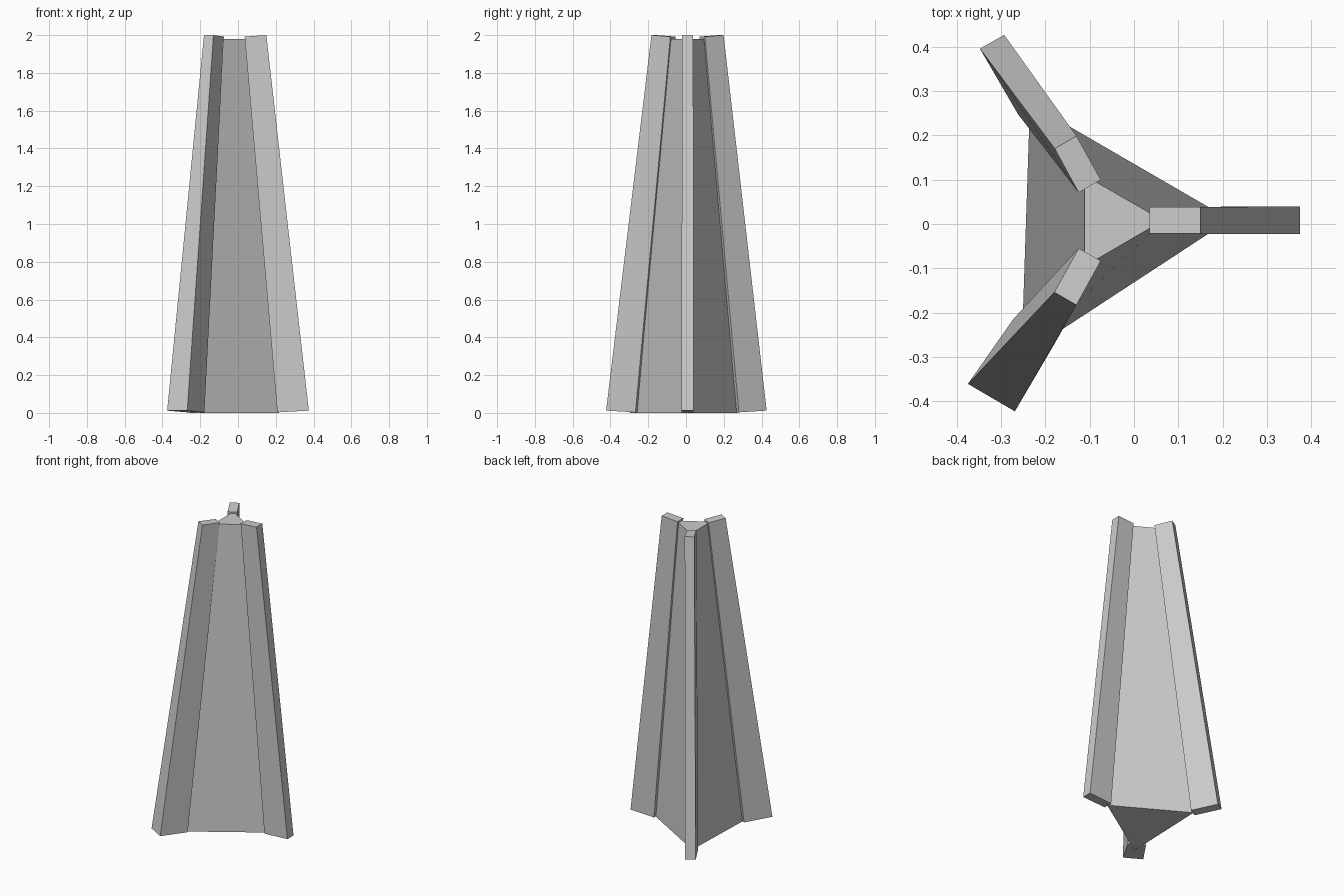
import bpy, bmesh

if "Cube" in bpy.data.objects:
    bpy.data.objects.remove(bpy.data.objects["Cube"])


def loft(name, bottom, top):
    """Closed solid between two rings with the same point count (counter-clockwise)."""
    bm = bmesh.new()
    lo = [bm.verts.new(p) for p in bottom]
    hi = [bm.verts.new(p) for p in top]
    n = len(lo)
    bm.faces.new(lo[::-1])
    bm.faces.new(hi)
    for i in range(n):
        j = (i + 1) % n
        bm.faces.new((lo[i], lo[j], hi[j], hi[i]))
    bmesh.ops.recalc_face_normals(bm, faces=bm.faces)
    mesh = bpy.data.meshes.new(name)
    bm.to_mesh(mesh)
    bm.free()
    obj = bpy.data.objects.new(name, mesh)
    bpy.context.collection.objects.link(obj)
    return obj


def fin(name, bottom, top):
    """Leaning fin: ring order is inner, outer, outer, inner; ends tilt slightly."""
    zb, zt = (0.003, 0.012, 0.012, 0.003), (1.992, 2.0, 2.0, 1.992)
    loft(name, [(x, y, z) for (x, y), z in zip(bottom, zb)],
         [(x, y, z) for (x, y), z in zip(top, zt)])


# Tapered triangular core
loft("core",
     [(0.217, 0.010, 0), (-0.235, 0.272, 0), (-0.254, -0.298, 0)],
     [(0.066, 0.008, 1.98), (-0.112, 0.110, 1.98), (-0.112, -0.096, 1.98)])

# Three fins along the core's edges
fin("right_fin",
    [(0.208, -0.023), (0.375, -0.023), (0.375, 0.040), (0.208, 0.036)],
    [(0.035, -0.022), (0.150, -0.022), (0.150, 0.038), (0.035, 0.038)])
fin("back_left_fin",
    [(-0.208, 0.280), (-0.293, 0.427), (-0.348, 0.396), (-0.262, 0.248)],
    [(-0.075, 0.100), (-0.130, 0.199), (-0.179, 0.170), (-0.125, 0.071)])
fin("front_left_fin",
    [(-0.272, -0.214), (-0.375, -0.361), (-0.269, -0.423), (-0.178, -0.268)],
    [(-0.125, -0.055), (-0.180, -0.154), (-0.130, -0.183), (-0.075, -0.083)])
